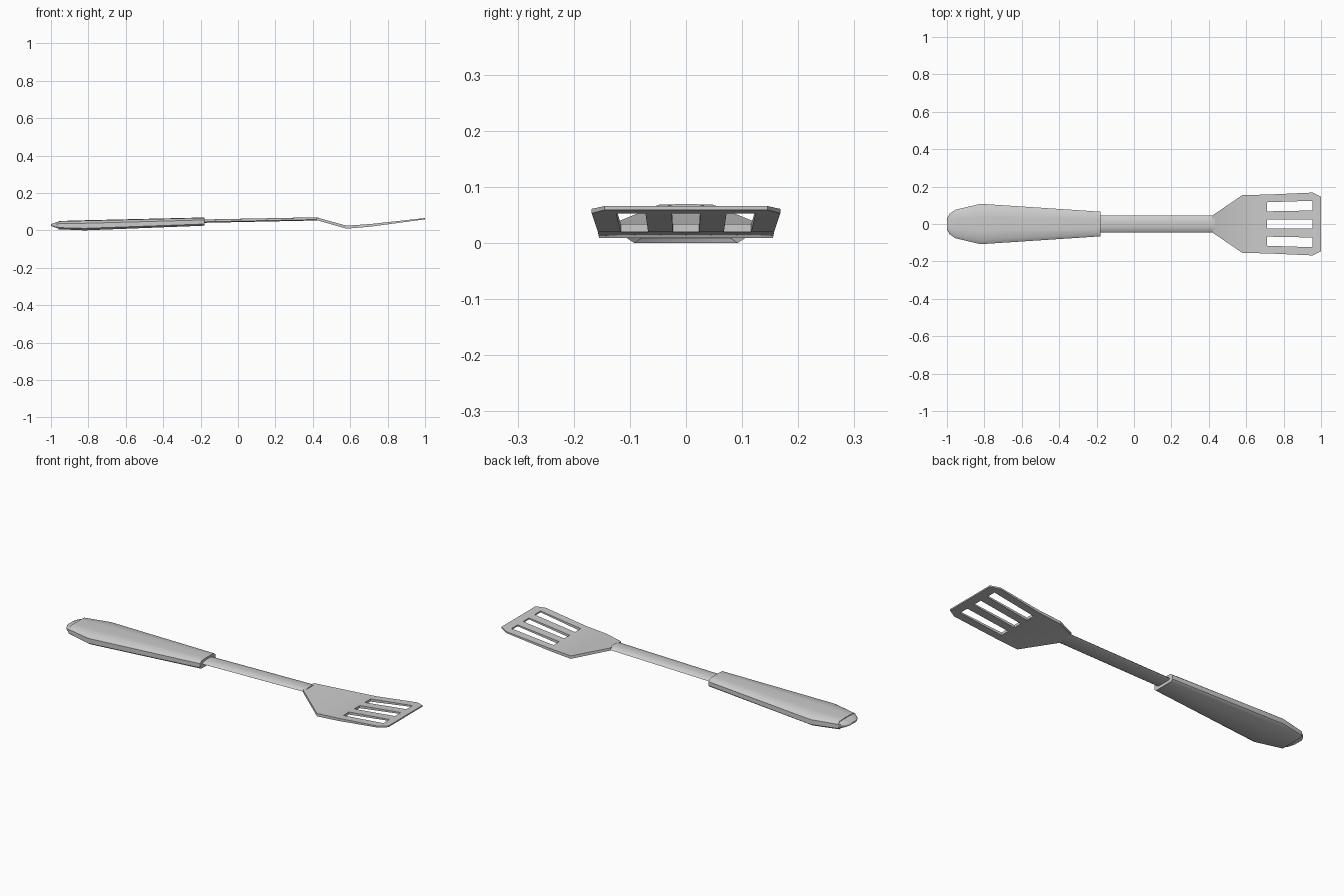
import bpy, bmesh, math

if "Cube" in bpy.data.objects:
    bpy.data.objects.remove(bpy.data.objects["Cube"])

grey = bpy.data.materials.new("light grey")
grey.use_nodes = True
GREY = (0.6, 0.6, 0.6, 1)
grey.diffuse_color = GREY
grey.node_tree.nodes["Principled BSDF"].inputs["Base Color"].default_value = GREY


def finish(name, bm, angle):
    bmesh.ops.recalc_face_normals(bm, faces=bm.faces)
    mesh = bpy.data.meshes.new(name)
    bm.to_mesh(mesh)
    bm.free()
    mesh.materials.append(grey)
    obj = bpy.data.objects.new(name, mesh)
    bpy.context.collection.objects.link(obj)
    bpy.ops.object.select_all(action="DESELECT")
    obj.select_set(True)
    bpy.context.view_layer.objects.active = obj
    bpy.ops.object.shade_smooth_by_angle(angle=math.radians(angle))
    return obj


def loft(name, stations, profile, angle):
    """Skin a profile (y and z fractions) along x, with capped ends."""
    bm = bmesh.new()
    rings = []
    for x, half, low, high in stations:
        rings.append([bm.verts.new((x, half * u, low + (high - low) * v))
                      for u, v in profile])
    n = len(profile)
    for a, b in zip(rings, rings[1:]):
        for i in range(n):
            j = (i + 1) % n
            bm.faces.new((a[i], a[j], b[j], b[i]))
    bm.faces.new(rings[0])
    bm.faces.new(rings[-1])
    return finish(name, bm, angle)


def mirrored(half_profile):
    return half_profile + [(-u, v) for u, v in reversed(half_profile)]


# Handle: wide grip with bevelled top edges
grip = mirrored([(0.85, 0), (1, 0.2), (1, 0.7), (0.8, 0.95), (0.35, 1)])
loft("handle", [(-0.96, 0.075, 0.006, 0.05), (-0.82, 0.108, 0, 0.054),
                (-0.18, 0.066, 0.025, 0.069)], grip, 50)

# Tapered butt of the handle
loft("handle_end", [(-1, 0.03, 0.024, 0.033), (-0.985, 0.055, 0.018, 0.039),
                    (-0.96, 0.073, 0.01, 0.046)], grip, 50)

# Shaft: slim bar with an arched top
bar = mirrored([(0.8, 0), (1, 0.3), (0.85, 0.7), (0.35, 1)])
loft("shaft", [(-0.2, 0.046, 0.04, 0.058), (0.43, 0.046, 0.053, 0.07)], bar, 60)

# Blade: x, half width, top height, thickness
blade_rows = [(0.42, 0.046, 0.069, 0.014), (0.58, 0.155, 0.025, 0.016),
              (0.71, 0.157, 0.034, 0.014), (0.955, 0.168, 0.061, 0.008),
              (1.0, 0.145, 0.066, 0.007)]
columns = [-1, -0.74, -0.43, -0.15, 0.15, 0.43, 0.74, 1]
bm = bmesh.new()
grid = [[bm.verts.new((x, half * c, top)) for c in columns]
        for x, half, top, thick in blade_rows]
for r in range(len(blade_rows) - 1):
    for c in range(len(columns) - 1):
        if r == 2 and c % 2 == 1:
            continue  # open slot
        bm.faces.new((grid[r][c], grid[r + 1][c],
                      grid[r + 1][c + 1], grid[r][c + 1]))
drop = {round(x, 3): thick for x, half, top, thick in blade_rows}
originals = list(bm.faces)
lower = bmesh.ops.extrude_face_region(bm, geom=originals, use_keep_orig=True)
for v in lower["geom"]:
    if isinstance(v, bmesh.types.BMVert):
        v.co.z -= drop[round(v.co.x, 3)]
finish("blade", bm, 25)
